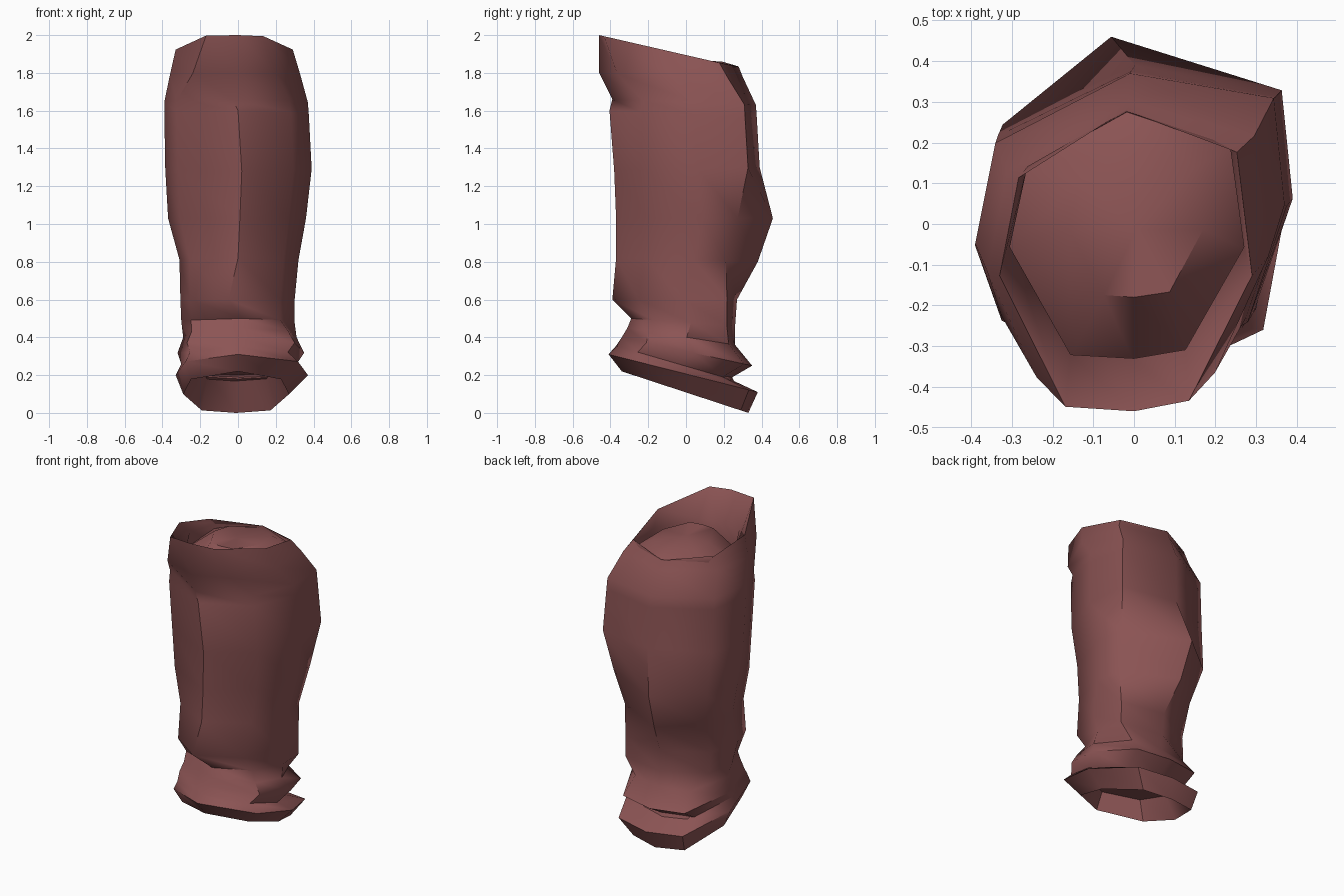
import bpy, bmesh, math

if "Cube" in bpy.data.objects:
    bpy.data.objects.remove(bpy.data.objects["Cube"])

mat = bpy.data.materials.new("dull red leather")
mat.use_nodes = True
colour = (0.262, 0.089, 0.089, 1)
mat.diffuse_color = colour
mat.node_tree.nodes["Principled BSDF"].inputs["Base Color"].default_value = colour

# Cross-sections as fractions of the half widths, starting at the front crease
LEG = [(0, -1), (.75, -.58), (1, .15), (.93, .84), (0, 1), (-.87, .55), (-1, -.1), (-.83, -.57)]
CALF = [(0, -1), (.75, -.58), (1, .1), (.9, .55), (-.14, 1), (-.87, .48), (-1, -.1), (-.83, -.6)]
RIM = [(0, -1), (.5, -.93), (1, -.1), (.88, .72), (0, 1), (-.85, .55), (-1, -.1), (-.48, -.97)]
FLARE = [(0, -1), (.62, -.75), (1, 0), (.9, .78), (0, 1), (-.86, .55), (-1, -.1), (-.65, -.78)]
CUFF = [(0, -1), (.85, -.62), (1, .1), (.65, .88), (0, 1), (-.65, .88), (-1, .1), (-.85, -.62)]


def ring(bm, section, front, back, left, right, z_front, z_back, crease=0):
    """One tilted cross-section between the given extents."""
    cx, cy = (left + right) / 2, (front + back) / 2
    hx, hy = (right - left) / 2, (back - front) / 2
    verts = []
    for i, (u, v) in enumerate(section):
        x = cx + u * hx if i else crease
        z = z_front + (z_back - z_front) * (v + 1) / 2
        verts.append(bm.verts.new((x, cy + v * hy, z)))
    return verts


def loft(name, rows):
    """Skin the rings in order and cap both ends."""
    bm = bmesh.new()
    rings = [ring(bm, *row) for row in rows]
    for a, b in zip(rings, rings[1:]):
        for i in range(len(a)):
            j = (i + 1) % len(a)
            bm.faces.new((a[i], a[j], b[j], b[i]))
    for end in (rings[0], rings[-1]):
        mid = bm.verts.new(sum((v.co for v in end), end[0].co * 0) / len(end))
        for i in range(len(end)):
            bm.faces.new((end[i], end[(i + 1) % len(end)], mid))
    bmesh.ops.recalc_face_normals(bm, faces=bm.faces)
    mesh = bpy.data.meshes.new(name)
    bm.to_mesh(mesh)
    bm.free()
    obj = bpy.data.objects.new(name, mesh)
    bpy.context.collection.objects.link(obj)
    mesh.materials.append(mat)
    bpy.ops.object.select_all(action="DESELECT")
    obj.select_set(True)
    bpy.context.view_layer.objects.active = obj
    bpy.ops.object.shade_smooth_by_angle(angle=math.radians(52))


loft("shin_guard", [
    # domed knee plug, level with the back edge, and the gutter in front of it
    (RIM, -.18, .19, -.16, .17, 1.88, 1.86),
    (RIM, -.34, .275, -.31, .275, 1.68, 1.835),
    # raised rim sloping inward
    (RIM, -.33, .278, -.305, .27, 1.84, 1.832),
    (RIM, -.46, .28, -.33, .29, 2.0, 1.83),
    (FLARE, -.46, .30, -.36, .33, 1.8, 1.78),
    # shaft with the calf bulge
    (LEG, -.39, .37, -.39, .37, 1.66, 1.63, -.03),
    (LEG, -.405, .375, -.39, .375, 1.6, 1.56),
    (LEG, -.38, .39, -.385, .39, 1.28, 1.3, .02),
    (CALF, -.37, .46, -.37, .36, 1.03, 1.03, .01),
    (CALF, -.37, .38, -.31, .32, .82, .8),
    (LEG, -.39, .27, -.305, .30, .6, .6, -.05),
    (LEG, -.29, .26, -.30, .30, .5, .46, .02),
    # ankle flap flaring out at the back, notch, and lower strap
    (CUFF, -.31, .26, -.29, .31, .45, .36, .02),
    (CUFF, -.34, .35, -.32, .35, .40, .25, .01),
    (CUFF, -.37, .23, -.30, .31, .355, .18),
    (CUFF, -.41, .38, -.33, .37, .31, .11),
    (CUFF, -.34, .33, -.29, .27, .22, 0),
    # hollow underside
    (CUFF, -.29, .24, -.24, .23, .32, .20),
])
